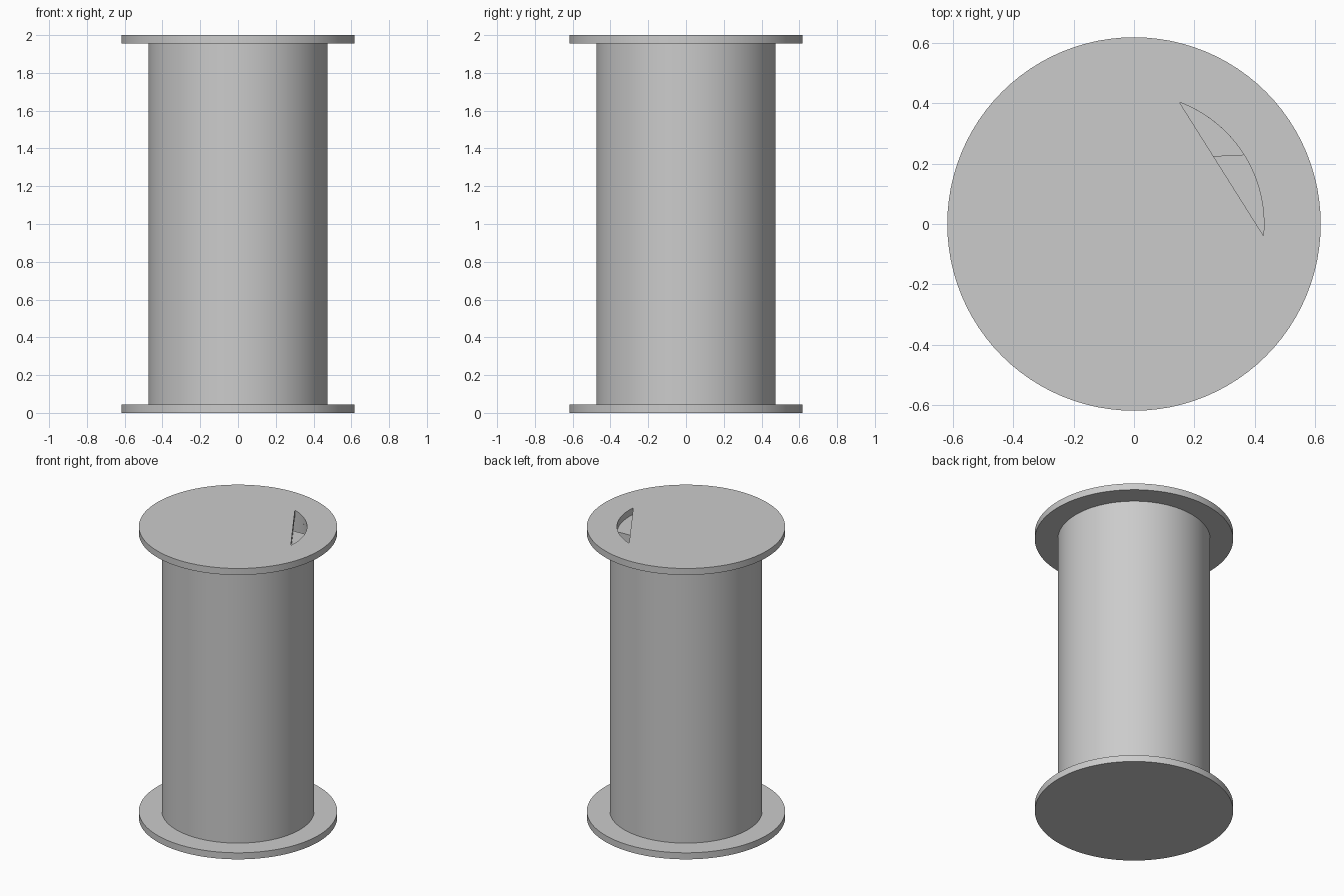
import bpy
import bmesh
from math import cos, sin, acos, radians, pi

if "Cube" in bpy.data.objects:
    bpy.data.objects.remove(bpy.data.objects["Cube"])


def arc(r, a0, a1, n):
    return [(r * cos(a0 + (a1 - a0) * i / n), r * sin(a0 + (a1 - a0) * i / n))
            for i in range(n + 1)]


def circle(r, n=96):
    return arc(r, 0, 2 * pi, n)[:-1]


def segment(r, dist, angle, n=40):
    """Circle segment beyond a chord at the given distance and direction."""
    half = acos(dist / r)
    return arc(r, angle - half, angle + half, n)


def prism(name, outline, z0, z1):
    bm = bmesh.new()
    low = bm.faces.new([bm.verts.new((x, y, z0)) for x, y in outline])
    top = bmesh.ops.extrude_face_region(bm, geom=[low])["geom"]
    for v in top:
        if isinstance(v, bmesh.types.BMVert):
            v.co.z = z1
    bmesh.ops.recalc_face_normals(bm, faces=bm.faces[:])
    mesh = bpy.data.meshes.new(name)
    bm.to_mesh(mesh)
    bm.free()
    obj = bpy.data.objects.new(name, mesh)
    bpy.context.collection.objects.link(obj)
    return obj


def finish(obj, cutter=None):
    bpy.ops.object.select_all(action='DESELECT')
    obj.select_set(True)
    bpy.context.view_layer.objects.active = obj
    if cutter:
        mod = obj.modifiers.new("opening", 'BOOLEAN')
        mod.operation = 'DIFFERENCE'
        mod.solver = 'EXACT'
        mod.object = cutter
        bpy.ops.object.modifier_apply(modifier=mod.name)
        bpy.data.objects.remove(cutter)
    bpy.ops.object.shade_smooth_by_angle(angle=radians(30))


T = 0.045  # flange thickness

# Bottom flange
finish(prism("bottom_flange", circle(0.618), 0, T))

# Drum with a deep chamber behind a straight wall
chamber = prism("chamber_cutter", segment(0.43, 0.212, radians(92.7)), 2 * T, 2.2)
finish(prism("drum", circle(0.475), T, 2 - T), chamber)

# Top flange with the segment-shaped opening
slot = prism("slot_cutter", segment(0.43, 0.342, radians(32.2)), 1.8, 2.2)
finish(prism("top_flange", circle(0.618), 2 - T, 2), slot)
